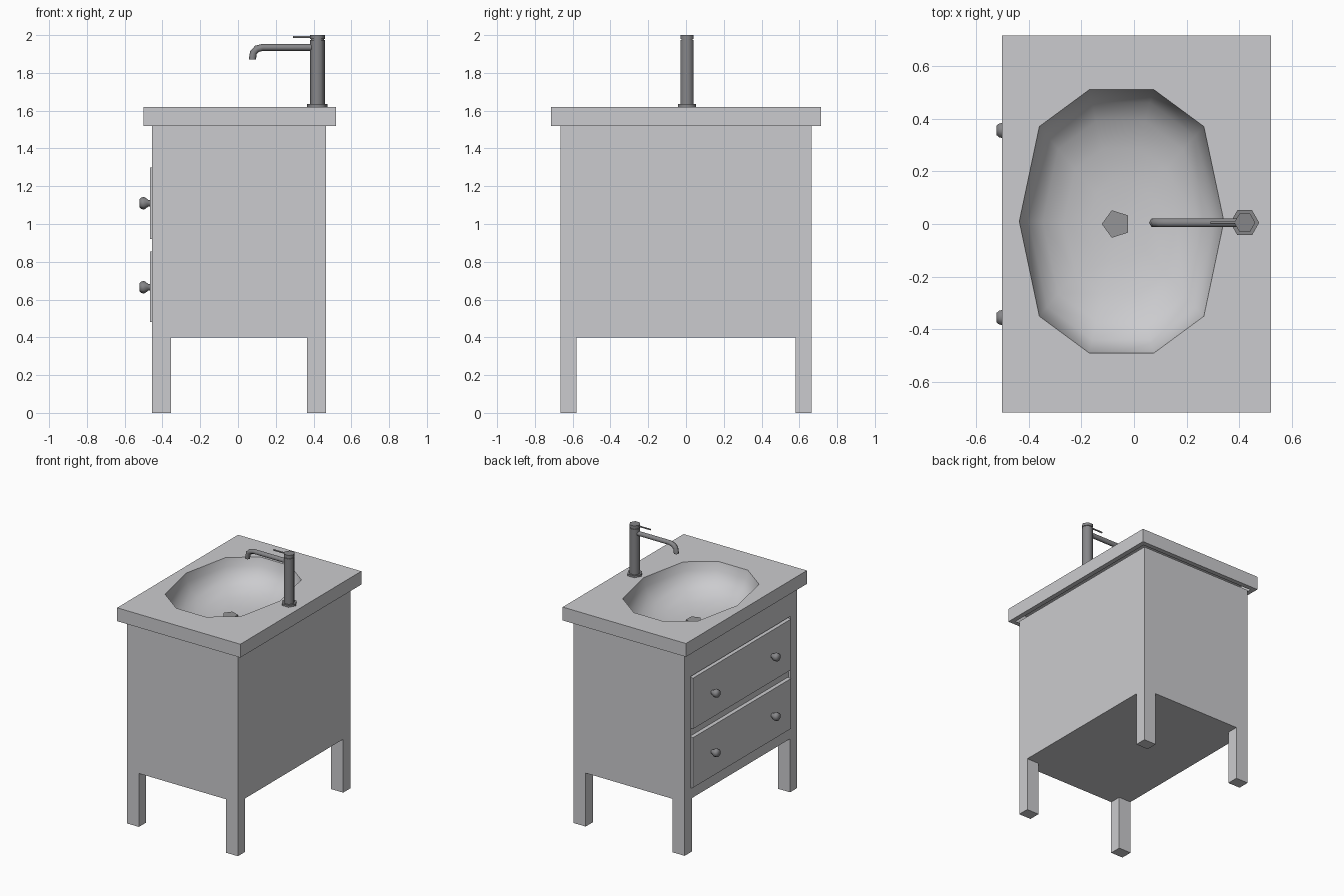
import bpy, bmesh, math
from mathutils import Vector, Matrix

if "Cube" in bpy.data.objects:
    bpy.data.objects.remove(bpy.data.objects["Cube"])


def material(name, rgb):
    m = bpy.data.materials.new(name)
    m.use_nodes = True
    m.diffuse_color = (*rgb, 1)
    m.node_tree.nodes["Principled BSDF"].inputs["Base Color"].default_value = (*rgb, 1)
    return m


PALE = material("pale grey", (0.6, 0.6, 0.62))
METAL = material("dark metal", (0.24, 0.24, 0.25))
DRAIN = material("drain grey", (0.3, 0.3, 0.31))


def finish(name, bm, mat, smooth_angle=None):
    bmesh.ops.recalc_face_normals(bm, faces=bm.faces)
    me = bpy.data.meshes.new(name)
    bm.to_mesh(me)
    bm.free()
    ob = bpy.data.objects.new(name, me)
    bpy.context.collection.objects.link(ob)
    me.materials.append(mat)
    if smooth_angle:
        bpy.ops.object.select_all(action='DESELECT')
        ob.select_set(True)
        bpy.context.view_layer.objects.active = ob
        bpy.ops.object.shade_smooth_by_angle(angle=math.radians(smooth_angle))
    return ob


def box_mesh(lo, hi):
    bm = bmesh.new()
    lo, hi = Vector(lo), Vector(hi)
    size = hi - lo
    bmesh.ops.create_cube(bm, size=1, matrix=Matrix.Translation((lo + hi) / 2) @ Matrix.Diagonal((*size, 1)))
    return bm


def face_toward(bm, direction):
    return max(bm.faces, key=lambda f: f.calc_center_median().dot(Vector(direction)))


def sweep(name, rings, mat, sides=6, smooth_angle=65):
    """Rings are (centre, axis, radius); y is always across the first corner."""
    bm = bmesh.new()
    loops = []
    for centre, axis, r in rings:
        n = Vector(axis).normalized()
        v = Vector((0, 1, 0))
        u = v.cross(n)
        loops.append([bm.verts.new(Vector(centre) + r * (u * math.cos(a) + v * math.sin(a)))
                      for a in (math.tau * i / sides for i in range(sides))])
    for a, b in zip(loops, loops[1:]):
        for i in range(sides):
            j = (i + 1) % sides
            bm.faces.new((a[i], a[j], b[j], b[i]))
    bm.faces.new(loops[0])
    bm.faces.new(loops[-1])
    return finish(name, bm, mat, smooth_angle)


# Cabinet: box whose bottom corners extrude into legs
X0, X1, Y, LEG_TOP, BODY_TOP = -0.455, 0.465, 0.665, 0.4, 1.52
bm = box_mesh((X0, -Y, LEG_TOP), (X1, Y, BODY_TOP))
bmesh.ops.delete(bm, geom=[face_toward(bm, (0, 0, 1))], context='FACES_ONLY')
# Recessed opening for the drawers
front = face_toward(bm, (-1, 0, 0))
bmesh.ops.inset_individual(bm, faces=[front], thickness=0.08)
for v in front.verts:
    v.co = (X0, math.copysign(0.588, v.co.y), 1.315 if v.co.z > 1 else 0.475)
bmesh.ops.inset_individual(bm, faces=[front], thickness=0, depth=0)
for v in front.verts:
    v.co.x += 0.02
# Legs
bottom = [f for f in bm.faces if f.normal.z < -0.9 and f.calc_center_median().z < LEG_TOP + 0.01]
geom = bottom + [e for f in bottom for e in f.edges] + list(bottom[0].verts)
for co, no in (((X0 + 0.1, 0, 0), (1, 0, 0)), ((X1 - 0.1, 0, 0), (1, 0, 0)),
               ((0, 0.58, 0), (0, 1, 0)), ((0, -0.58, 0), (0, 1, 0))):
    geom = bmesh.ops.bisect_plane(bm, geom=geom, plane_co=co, plane_no=no)["geom"]
bm.normal_update()
corners = []
for f in bm.faces:
    c = f.calc_center_median()
    if abs(c.z - LEG_TOP) < 0.001 and abs(c.y) > 0.58 and not X0 + 0.1 < c.x < X1 - 0.1:
        corners.append(f)
for f in corners:
    new = bmesh.ops.extrude_discrete_faces(bm, faces=[f])["faces"][0]
    for v in new.verts:
        v.co.z = 0
bmesh.ops.remove_doubles(bm, verts=bm.verts, dist=0.0005)
finish("cabinet_with_legs", bm, PALE)

# Drawers and knobs
for level, z0, z1, knob_z in (("lower", 0.48, 0.855, 0.665), ("upper", 0.92, 1.3, 1.11)):
    finish(level + "_drawer", box_mesh((-0.465, -0.58, z0), (X0 + 0.02, 0.58, z1)), PALE)
    for side, y in (("left", 0.355), ("right", -0.355)):
        profile = ((-0.46, 0.016), (-0.475, 0.018), (-0.497, 0.034), (-0.512, 0.03), (-0.522, 0.02))
        sweep(f"{level}_{side}_knob", [((x, y, knob_z), (-1, 0, 0), r) for x, r in profile], METAL)

# Countertop with a moulded basin
bm = box_mesh((-0.5, -0.715, BODY_TOP), (0.52, 0.715, 1.62))
under = face_toward(bm, (0, 0, -1))
for f in bm.faces:
    if f.normal.z < -0.9:
        under = f
bmesh.ops.inset_individual(bm, faces=[under], thickness=0.05)
bmesh.ops.delete(bm, geom=[under], context='FACES_ONLY')
top = max(bm.faces, key=lambda f: f.calc_center_median().z)
outer = list(top.edges)
bmesh.ops.delete(bm, geom=[top], context='FACES_ONLY')
quarter = [(0.388, 0), (0.312, 0.36), (0.122, 0.5)]
half = quarter + [(-x, y) for x, y in reversed(quarter)]
rim = half + [(x, -y) for x, y in reversed(half[1:-1])]
levels = ((1, 1.62), (0.97, 1.56), (0.9, 1.5), (0.76, 1.45), (0.55, 1.415), (0.3, 1.4), (0.1, 1.395))
loops = [[bm.verts.new((-0.047 + (x - 0.02 * (1 - s)) * s, 0.01 + y * s, z)) for x, y in rim] for s, z in levels]
basin = []
for a, b in zip(loops, loops[1:]):
    for i in range(len(rim)):
        j = (i + 1) % len(rim)
        basin.append(bm.faces.new((a[i], a[j], b[j], b[i])))
basin.append(bm.faces.new(loops[-1]))
for f in basin:
    f.smooth = True
rim_edges = [bm.edges.get((loops[0][i], loops[0][i - 1])) for i in range(len(rim))]
for e in rim_edges:
    e.smooth = False
bmesh.ops.triangle_fill(bm, use_beauty=True, edges=outer + rim_edges, normal=(0, 0, 1))
finish("countertop_basin", bm, PALE)

# Drain plug: five-sided disc pointing to the front
UP = (0, 0, 1)
drain = sweep("drain", [((0, 0, 1.39), UP, 0.055), ((0, 0, 1.41), UP, 0.055)], DRAIN, 5, 30)
drain.rotation_euler.z = math.pi
drain.location.x = -0.067

# Tap column, cap, spout and lever
TX, TY = 0.42, 0.005
column = ((1.62, 0.055), (1.634, 0.055), (1.634, 0.04), (1.973, 0.04), (1.973, 0.034),
          (1.979, 0.034), (1.979, 0.04), (2.0, 0.04))
sweep("tap_column", [((TX, TY, z), UP, r) for z, r in column], METAL)
path = [Vector((x, TY, z)) for x, z in ((0.4, 1.935), (0.13, 1.935), (0.1, 1.927), (0.082, 1.908), (0.076, 1.87))]
rings = []
for i, p in enumerate(path):
    rings.append((p, path[min(i + 1, len(path) - 1)] - path[max(i - 1, 0)], 0.019))
rings[-1] = (path[-1], (0, 0, -1), 0.019)
sweep("tap_spout", rings, METAL)
sweep("tap_lever", [((x, TY, 1.99), (-1, 0, 0), 0.006) for x in (0.4, 0.29)], METAL)
